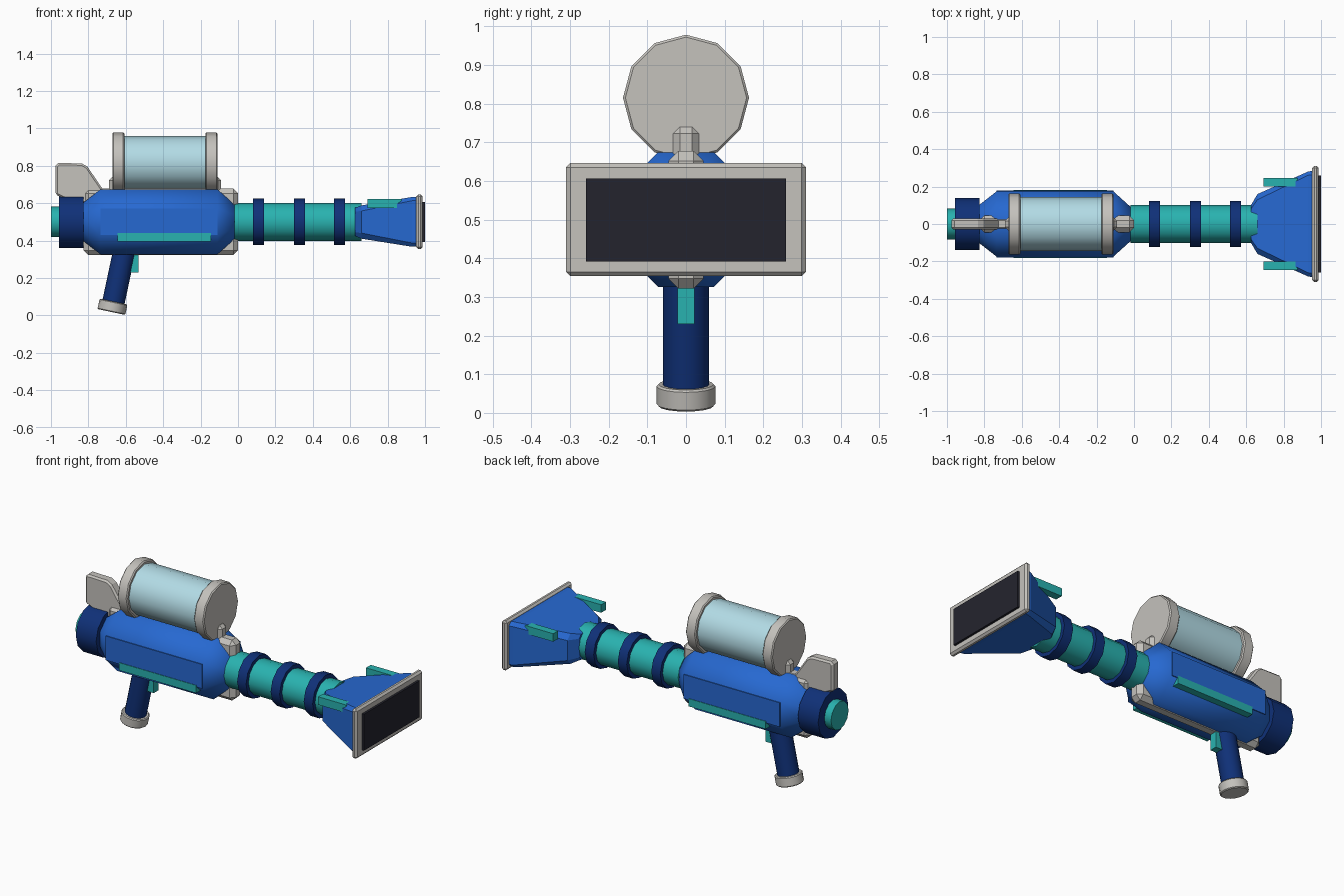
import bpy
import bmesh
from math import radians, sin, cos, pi
from mathutils import Matrix, Vector

if "Cube" in bpy.data.objects:
    bpy.data.objects.remove(bpy.data.objects["Cube"])


def material(name, *srgb):
    """Flat material from a display colour, stored as linear values."""
    rgba = [((c + 0.055) / 1.055) ** 2.4 for c in srgb] + [1]
    mat = bpy.data.materials.new(name)
    mat.use_nodes = True
    mat.diffuse_color = rgba
    mat.node_tree.nodes["Principled BSDF"].inputs["Base Color"].default_value = rgba
    return mat


BLUE = material("blue", 0.15, 0.41, 0.82)
NAVY = material("navy", 0.06, 0.19, 0.47)
TEAL = material("teal", 0.16, 0.70, 0.69)
GREY = material("warm grey", 0.77, 0.76, 0.74)
GLASS = material("pale glass", 0.70, 0.86, 0.90)
SCREEN = material("dark screen", 0.14, 0.14, 0.18)


def finish(name, bm, mat, bevel=0, smooth=None):
    bmesh.ops.recalc_face_normals(bm, faces=bm.faces[:])
    mesh = bpy.data.meshes.new(name)
    bm.to_mesh(mesh)
    bm.free()
    mesh.materials.append(mat)
    obj = bpy.data.objects.new(name, mesh)
    bpy.context.collection.objects.link(obj)
    if bevel:
        mod = obj.modifiers.new("bevel", "BEVEL")
        mod.width = bevel
        mod.segments = 1
        mod.limit_method = "ANGLE"
        mod.angle_limit = radians(50)
    if smooth:
        bpy.ops.object.select_all(action="DESELECT")
        obj.select_set(True)
        bpy.context.view_layer.objects.active = obj
        bpy.ops.object.shade_smooth_by_angle(angle=radians(smooth))
    return obj


def box(name, mat, x, y, z, bevel=0):
    """Box given by its extents along each axis."""
    bm = bmesh.new()
    bmesh.ops.create_cube(bm, size=1)
    for v in bm.verts:
        v.co = [(a + b) / 2 + (b - a) * c for (a, b), c in zip((x, y, z), v.co)]
    return finish(name, bm, mat, bevel)


def rod(name, mat, start, end, radius, bevel=0, sides=12):
    """Smooth cylinder between two points."""
    start, end = Vector(start), Vector(end)
    axis = end - start
    turn = Vector((0, 0, 1)).rotation_difference(axis).to_matrix().to_4x4()
    bm = bmesh.new()
    bmesh.ops.create_cone(bm, cap_ends=True, segments=sides, radius1=radius,
                          radius2=radius, depth=axis.length,
                          matrix=Matrix.Translation((start + end) / 2) @ turn)
    return finish(name, bm, mat, bevel, 35)


def x_rod(name, mat, x0, x1, z, radius, bevel=0):
    return rod(name, mat, (x0, 0, z), (x1, 0, z), radius, bevel)


def loft(name, mat, rings, bevel=0, smooth=None):
    """Skin through rings of equal point count, closed at both ends."""
    bm = bmesh.new()
    loops = [[bm.verts.new(p) for p in ring] for ring in rings]
    n = len(loops[0])
    for a, b in zip(loops, loops[1:]):
        for i in range(n):
            j = (i + 1) % n
            bm.faces.new((a[i], a[j], b[j], b[i]))
    bm.faces.new(loops[0])
    bm.faces.new(loops[-1])
    return finish(name, bm, mat, bevel, smooth)


def octagon(x, apothem):
    r = apothem / cos(pi / 8)
    return [(x, r * cos(pi * (i + 0.5) / 4), AXIS + r * sin(pi * (i + 0.5) / 4))
            for i in range(8)]


def chamfered(x, w, low, high, c):
    """Rectangle across x with its corners cut."""
    half = [(w, low + c), (w, high - c), (w - c, high)]
    right = [(w - c, low)] + half
    return [(x, y, z) for y, z in right] + [(x, -y, z) for y, z in reversed(right)]


AXIS = 0.5

# Main body with tapered ends and flat side panels
loft("body", BLUE, [octagon(-0.83, 0.10), octagon(-0.735, 0.174),
                    octagon(-0.11, 0.174), octagon(0, 0.075)], smooth=50)
for side, label in ((1, "left"), (-1, "right")):
    box(label + "_body_panel", BLUE, (-0.735, -0.11), sorted((side * 0.15, side * 0.179)),
        (0.43, 0.572))
    box(label + "_body_rail", TEAL, (-0.645, -0.145), sorted((side * 0.12, side * 0.182)),
        (0.395, 0.44))
    box(label + "_nozzle_fin", TEAL, (0.692, 0.875), sorted((side * 0.2, side * 0.245)),
        (0.575, 0.622))

# Central spine around the body and the tank mount
box("body_spine", GREY, (-0.825, 0), (-0.045, 0.045), (0.322, 0.677), 0.025)
box("tank_mount", GREY, (-0.69, -0.09), (-0.034, 0.034), (0.64, 0.74), 0.018)

# Tank with end caps
x_rod("tank_glass", GLASS, -0.62, -0.16, 0.815, 0.145)
x_rod("tank_rear_cap", GREY, -0.672, -0.608, 0.815, 0.163, 0.006)
x_rod("tank_front_cap", GREY, -0.175, -0.11, 0.815, 0.163, 0.006)

# Rear plug and sight fin
x_rod("rear_collar", NAVY, -0.957, -0.825, AXIS, 0.14)
x_rod("rear_plug", TEAL, -1, -0.94, AXIS, 0.082)
fin = [(-0.975, 0.645), (-0.975, 0.80), (-0.96, 0.815), (-0.835, 0.812),
       (-0.805, 0.795), (-0.72, 0.67), (-0.74, 0.60), (-0.88, 0.60)]
loft("rear_fin", GREY, [[(x, y, z) for x, z in fin] for y in (-0.03, 0.03)], 0.01)

# Ribbed barrel
x_rod("barrel", TEAL, -0.02, 0.66, AXIS, 0.102)
for i, x in enumerate((0.11, 0.328, 0.543)):
    x_rod("barrel_ring_%d" % (i + 1), NAVY, x - 0.029, x + 0.029, AXIS, 0.124)

# Flared nozzle with framed mouth
loft("nozzle", BLUE, [chamfered(0.625, 0.10, 0.425, 0.575, 0.02),
                      chamfered(0.66, 0.16, 0.41, 0.588, 0.03),
                      chamfered(0.93, 0.28, 0.367, 0.633, 0.02),
                      chamfered(0.96, 0.285, 0.367, 0.633, 0.02)])
box("mouth_frame", GREY, (0.953, 0.987), (-0.31, 0.31), (0.354, 0.646), 0.011)
box("mouth_screen", SCREEN, (0.96, 1), (-0.258, 0.258), (0.392, 0.606))

# Slanted grip and trigger
tilt = radians(12)
foot = Vector((-0.677, 0, 0.018))
lean = Vector((sin(tilt), 0, cos(tilt)))
rod("grip", NAVY, foot + lean * 0.04, foot + lean * 0.4, 0.06, sides=16)
rod("grip_cap", GREY, foot, foot + lean * 0.057, 0.076, 0.005, 16)
box("trigger", TEAL, (-0.575, -0.533), (-0.022, 0.022), (0.23, 0.36))
